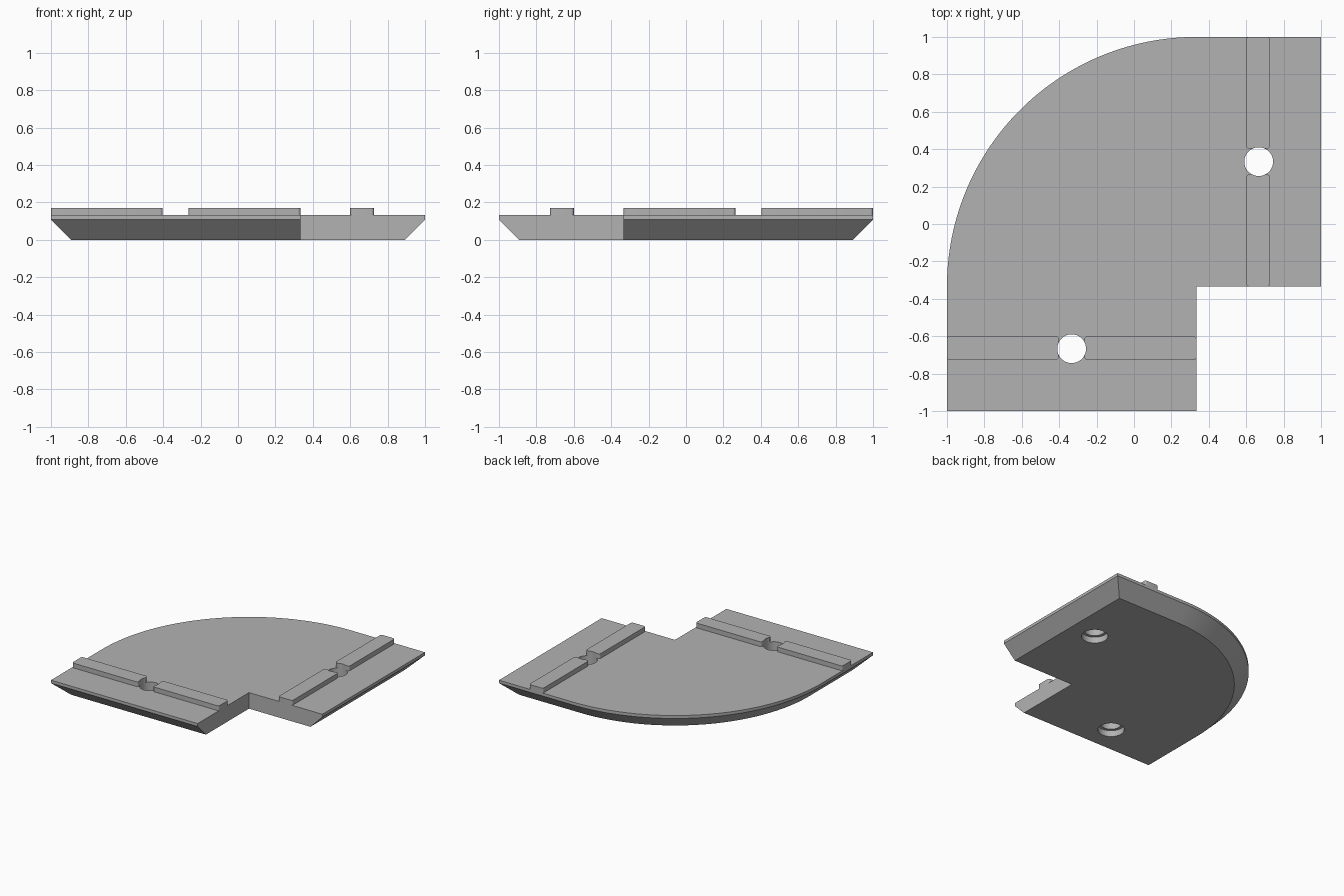
import bpy, bmesh, math

cube = bpy.data.objects.get("Cube")
if cube:
    bpy.data.objects.remove(cube, do_unlink=True)

T = 1 / 3                                  # grid third of the plate
HOLES = [(-T, -2 * T), (2 * T, T)]
PLATE_TOP, RIDGE_TOP, CHAMFER = 0.132, 0.171, 0.108

grey = bpy.data.materials.new("light grey")
grey.use_nodes = True
grey.diffuse_color = (0.45, 0.45, 0.45, 1)
grey.node_tree.nodes["Principled BSDF"].inputs["Base Color"].default_value = grey.diffuse_color


def add_object(name, bm):
    bmesh.ops.recalc_face_normals(bm, faces=bm.faces)
    mesh = bpy.data.meshes.new(name)
    bm.to_mesh(mesh)
    bm.free()
    mesh.materials.append(grey)
    obj = bpy.data.objects.new(name, mesh)
    bpy.context.collection.objects.link(obj)
    return obj


def stack(name, rings):
    """Skin a list of equal point loops and cap both ends."""
    bm = bmesh.new()
    loops = [[bm.verts.new(p) for p in ring] for ring in rings]
    n = len(loops[0])
    for low, high in zip(loops, loops[1:]):
        for i in range(n):
            j = (i + 1) % n
            bm.faces.new((low[i], low[j], high[j], high[i]))
    bm.faces.new(loops[0][::-1])
    bm.faces.new(loops[-1])
    return add_object(name, bm)


def plate_ring(inset, z, steps=64):
    """L-shaped outline whose outer corner is a large arc."""
    edge, radius = 1 - inset, 4 * T - inset
    pts = [(-edge, -edge), (T, -edge), (T, -T), (edge, -T), (edge, edge)]
    for i in range(steps + 1):
        a = math.pi / 2 * (1 + i / steps)
        pts.append((T + radius * math.cos(a), -T + radius * math.sin(a)))
    return [(x, y, z) for x, y in pts]


def circle(center, radius, z, steps=48):
    return [(center[0] + radius * math.cos(math.tau * i / steps),
             center[1] + radius * math.sin(math.tau * i / steps), z) for i in range(steps)]


def ridge(name, x0, x1, y0, y1):
    """Raised bar with rounded upright corners."""
    bm = bmesh.new()
    bmesh.ops.create_cube(bm, size=1)
    for v in bm.verts:
        v.co = (x1 if v.co.x > 0 else x0, y1 if v.co.y > 0 else y0,
                RIDGE_TOP if v.co.z > 0 else PLATE_TOP)
    upright = [e for e in bm.edges if abs(e.verts[0].co.z - e.verts[1].co.z) > 0.01]
    bmesh.ops.bevel(bm, geom=upright, offset=0.015, segments=5, profile=0.5, affect='EDGES')
    return add_object(name, bm)


# Plate with undercut outer rim
plate = stack("plate", [plate_ring(CHAMFER, 0), plate_ring(0, CHAMFER), plate_ring(0, PLATE_TOP)])

# Two pairs of raised bars, mirrored across the plate diagonal
parts = [plate]
for label, a, b in (("outer", -1, -0.403), ("inner", -0.264, T)):
    parts.append(ridge("front_ridge_" + label, a, b, -0.727, -0.6))
    parts.append(ridge("side_ridge_" + label, 0.6, 0.727, -b, -a))

# Stepped screw holes
cutters = [stack("hole_cutter", [circle(c, 0.1, -0.05), circle(c, 0.1, 0.05),
                                 circle(c, 0.077, 0.05), circle(c, 0.077, 0.3)]) for c in HOLES]
for obj in parts:
    for cutter in cutters:
        mod = obj.modifiers.new("hole", 'BOOLEAN')
        mod.operation, mod.solver, mod.object = 'DIFFERENCE', 'EXACT', cutter
    bpy.ops.object.select_all(action='DESELECT')
    obj.select_set(True)
    bpy.context.view_layer.objects.active = obj
    for mod in list(obj.modifiers):
        bpy.ops.object.modifier_apply(modifier=mod.name)
    bpy.ops.object.shade_smooth_by_angle(angle=math.radians(25))
for cutter in cutters:
    bpy.data.objects.remove(cutter, do_unlink=True)
